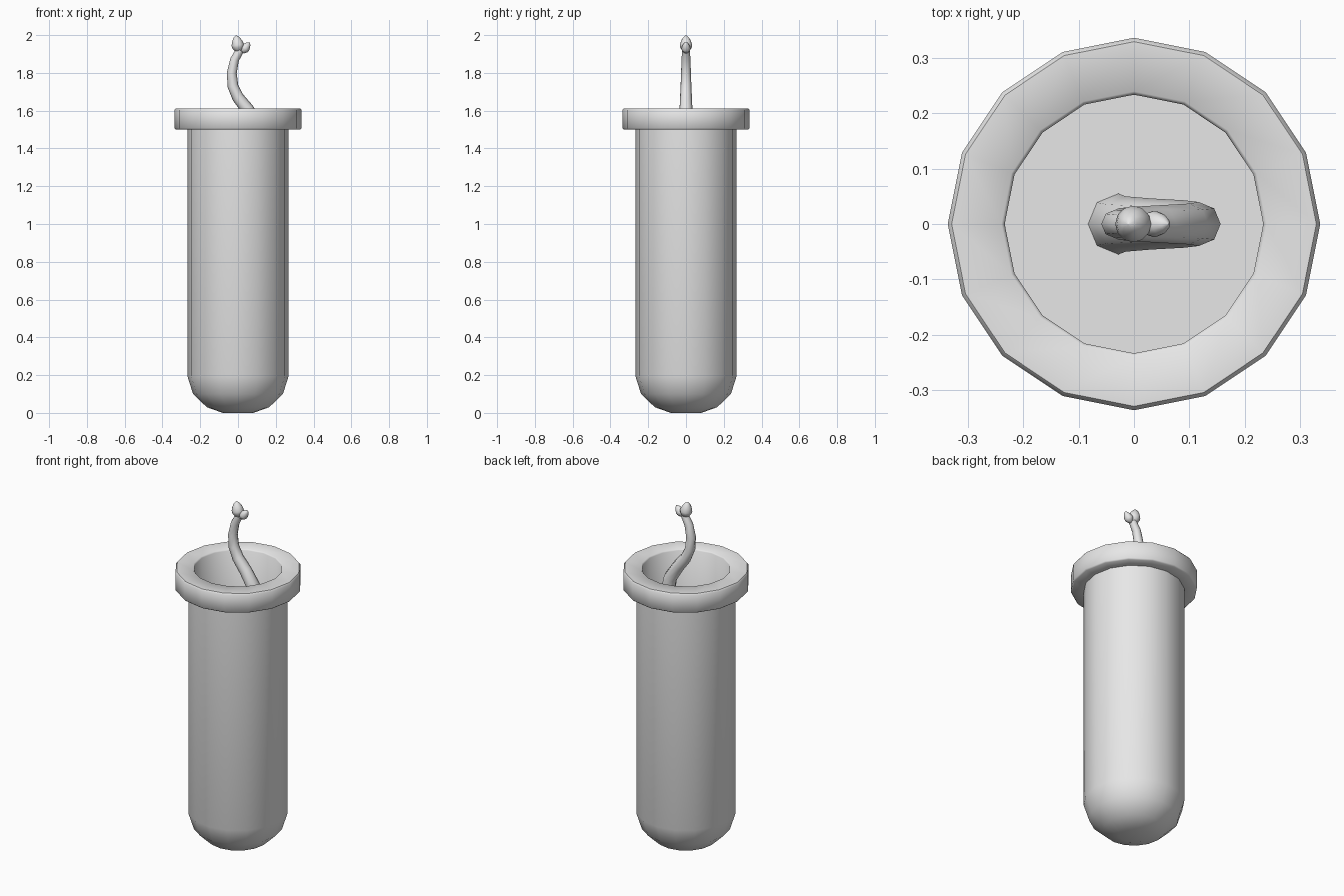
import bpy, bmesh, math
from mathutils import Vector, Matrix

if "Cube" in bpy.data.objects:
    bpy.data.objects.remove(bpy.data.objects["Cube"])

grey = bpy.data.materials.new("plain_grey")
grey.use_nodes = True
grey.diffuse_color = (0.8, 0.8, 0.8, 1)
grey.node_tree.nodes["Principled BSDF"].inputs["Base Color"].default_value = (0.8, 0.8, 0.8, 1)


def loft(name, rings, sides, angle):
    """Skin rings given as (centre, tangent in the XZ plane, radius); close both ends."""
    bm = bmesh.new()
    loops = []
    for centre, tangent, radius in rings:
        across = Vector((tangent.z, 0, -tangent.x)).normalized()
        loop = []
        for i in range(sides):
            a = math.tau * i / sides
            loop.append(bm.verts.new(centre + radius * (across * math.cos(a) + Vector((0, math.sin(a), 0)))))
        loops.append(loop)
    for low, high in zip(loops, loops[1:]):
        for i in range(sides):
            j = (i + 1) % sides
            bm.faces.new((low[i], low[j], high[j], high[i]))
    bm.faces.new(loops[0][::-1])
    bm.faces.new(loops[-1])
    bmesh.ops.recalc_face_normals(bm, faces=bm.faces)
    mesh = bpy.data.meshes.new(name)
    bm.to_mesh(mesh)
    bm.free()
    mesh.materials.append(grey)
    obj = bpy.data.objects.new(name, mesh)
    bpy.context.collection.objects.link(obj)
    bpy.ops.object.select_all(action='DESELECT')
    obj.select_set(True)
    bpy.context.view_layer.objects.active = obj
    bpy.ops.object.shade_smooth_by_angle(angle=math.radians(angle))
    return obj


def lathe(name, profile, sides, angle):
    up = Vector((0, 0, 1))
    return loft(name, [(Vector((0, 0, z)), up, r) for r, z in profile], sides, angle)


# Tube: rounded foot, straight wall, bevelled lip and the hollow down to its floor
foot = [(0.08, 0), (0.165, 0.03), (0.238, 0.10), (0.268, 0.195)]
lip = [(0.268, 1.5), (0.33, 1.5), (0.337, 1.507), (0.337, 1.603), (0.33, 1.612)]
hollow = [(0.24, 1.612), (0.234, 1.605), (0.234, 1.1)]
lathe("tube", foot + lip + hollow, 16, 50)

# Sprout stem: S-curve tapering towards the tip
path = [(-0.028, 1.1), (-0.015, 1.17), (0.03, 1.26), (0.09, 1.36), (0.117, 1.45), (0.1, 1.53),
        (0.048, 1.61), (0, 1.67), (-0.027, 1.73), (-0.033, 1.8), (-0.018, 1.87), (0.01, 1.92)]
points = [Vector((x, 0, z)) for x, z in path]
last = len(points) - 1
rings = []
for i, p in enumerate(points):
    tangent = points[min(i + 1, last)] - points[max(i - 1, 0)]
    if i == 0:
        tangent = Vector((0, 0, 1))
    rings.append((p, tangent, 0.055 + (0.021 - 0.055) * (i / last) ** 0.8))
loft("stem", rings, 8, 60)

# Two seed leaves: pointed buds leaning apart
bud = [(0.002, 0), (0.55, 0.12), (0.95, 0.32), (1, 0.45), (0.8, 0.68), (0.45, 0.88), (0.02, 1)]
for name, base, lean, length, radius in (("large_leaf", (0.006, 0, 1.905), -10, 0.096, 0.033),
                                         ("small_leaf", (0.018, 0, 1.905), 38, 0.072, 0.024)):
    leaf = lathe(name, [(r * radius, h * length) for r, h in bud], 12, 60)
    leaf.data.transform(Matrix.Translation(base) @ Matrix.Rotation(math.radians(lean), 4, 'Y'))
